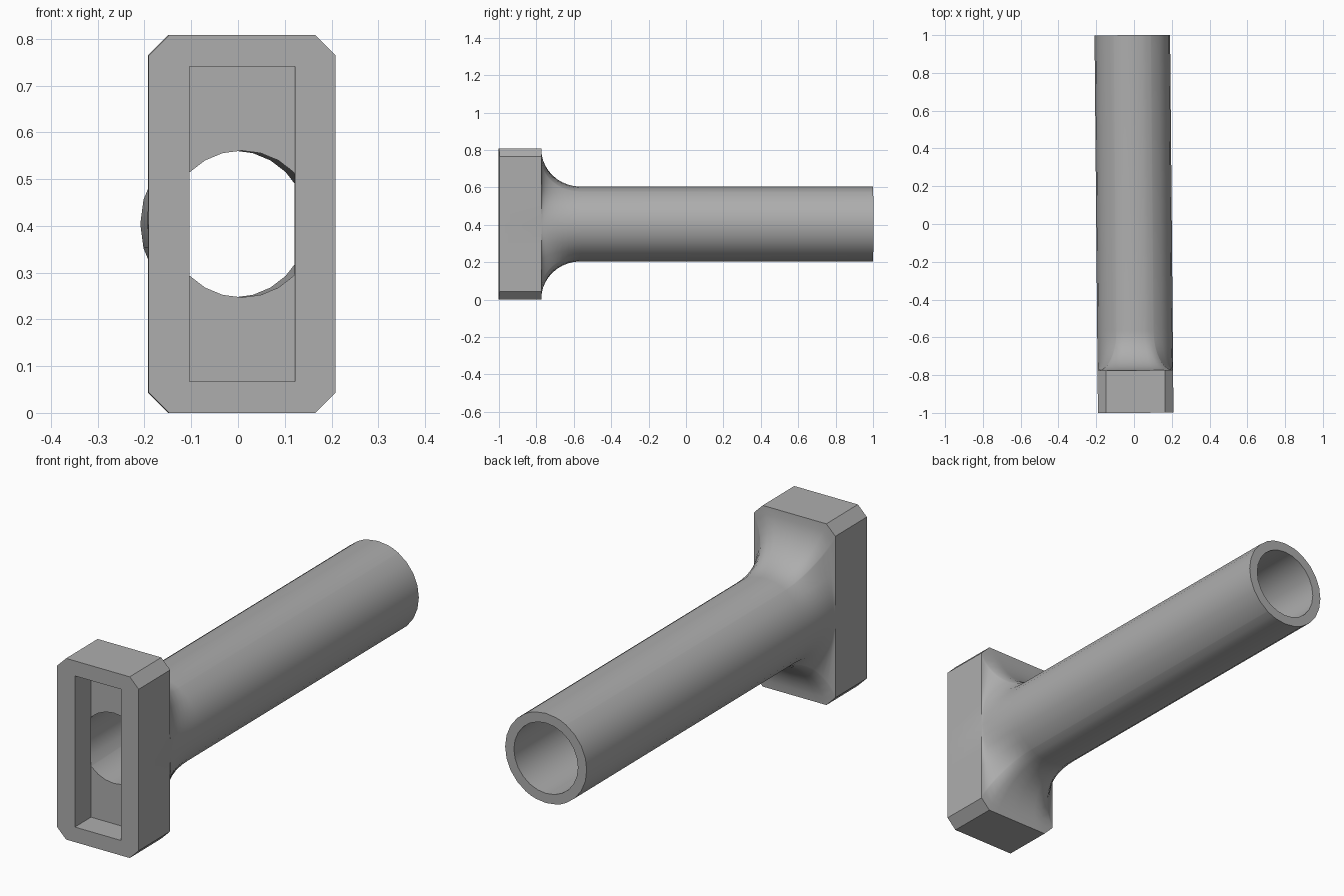
import bpy, bmesh, math

cube = bpy.data.objects.get("Cube")
if cube:
    bpy.data.objects.remove(cube, do_unlink=True)

HALF_W, HALF_H, CHAMFER = 0.2, 0.404, 0.044
RADIUS, BORE = 0.2, 0.157
HEAD_BACK, FLARE_END = -0.775, -0.565
SLOT_FLOOR = -0.885
TILT = 0.009

grey = bpy.data.materials.new("Plain Grey")
grey.use_nodes = True
GREY = (0.42, 0.42, 0.42, 1)
grey.diffuse_color = GREY
grey.node_tree.nodes["Principled BSDF"].inputs["Base Color"].default_value = GREY


def make_object(name, bm):
    bmesh.ops.recalc_face_normals(bm, faces=bm.faces)
    mesh = bpy.data.meshes.new(name)
    bm.to_mesh(mesh)
    bm.free()
    mesh.materials.append(grey)
    obj = bpy.data.objects.new(name, mesh)
    bpy.context.collection.objects.link(obj)
    return obj


def loft(name, sections):
    """Skin closed (x, z) outlines placed along y, capping both ends."""
    bm = bmesh.new()
    rings = [[bm.verts.new((x, y, z + HALF_H)) for x, z in outline]
             for y, outline in sections]
    for a, b in zip(rings, rings[1:]):
        for i in range(len(a)):
            j = (i + 1) % len(a)
            bm.faces.new((a[i], a[j], b[j], b[i]))
    bm.faces.new(rings[0])
    bm.faces.new(rings[-1][::-1])
    return make_object(name, bm)


def head_reach(a):
    """Distance from the axis to the chamfered rectangle along angle a."""
    c, s = abs(math.cos(a)), abs(math.sin(a))
    return min(HALF_W / max(c, 1e-6), HALF_H / max(s, 1e-6),
               (HALF_W + HALF_H - CHAMFER) / (c + s))


def polar(angles, reach):
    return [(reach(a) * math.cos(a), reach(a) * math.sin(a)) for a in angles]


# Shared angles: even steps plus the eight corners of the head
angles = {round(math.tau * i / 24, 5) for i in range(24)}
for cx, cz in ((HALF_W, HALF_H - CHAMFER), (HALF_W - CHAMFER, HALF_H)):
    for sx in (-1, 1):
        for sz in (-1, 1):
            angles.add(round(math.atan2(sz * cz, sx * cx) % math.tau, 5))
angles = sorted(angles)

# Head block, concave flare and round tube as one skin
sections = [(-1, polar(angles, head_reach))]
STEPS = 10
for k in range(STEPS + 1):
    t = k / STEPS * math.pi / 2
    y = HEAD_BACK + (FLARE_END - HEAD_BACK) * (1 - math.cos(t))
    mix = 1 - math.sin(t)
    sections.append((y, polar(
        angles, lambda a: RADIUS + (head_reach(a) - RADIUS) * mix)))
sections.append((1, polar(angles, lambda a: RADIUS)))
body = loft("slotted_head_and_tube", sections)

# Cutters for the rectangular slot and the round bore
slot = [(x, z) for x, z in ((-0.113, -0.337), (0.113, -0.337),
                            (0.113, 0.337), (-0.113, 0.337))]
slot_cutter = loft("slot_cutter", [(-1.1, slot), (SLOT_FLOOR, slot)])
circle = polar([math.tau * i / 24 for i in range(24)], lambda a: BORE)
bore_cutter = loft("bore_cutter", [(SLOT_FLOOR - 0.001, circle), (1.1, circle)])

for cutter in (slot_cutter, bore_cutter):
    cut = body.modifiers.new(cutter.name, 'BOOLEAN')
    cut.operation = 'DIFFERENCE'
    cut.solver = 'EXACT'
    cut.object = cutter

# Bake the cuts, then shade smooth with crisp edges
bpy.context.view_layer.update()
graph = bpy.context.evaluated_depsgraph_get()
baked = bpy.data.meshes.new_from_object(body.evaluated_get(graph))
body.modifiers.clear()
body.data = baked
for cutter in (slot_cutter, bore_cutter):
    bpy.data.objects.remove(cutter, do_unlink=True)

body.rotation_euler.z = TILT
bpy.ops.object.select_all(action='DESELECT')
body.select_set(True)
bpy.context.view_layer.objects.active = body
bpy.ops.object.shade_smooth_by_angle(angle=math.radians(30))
